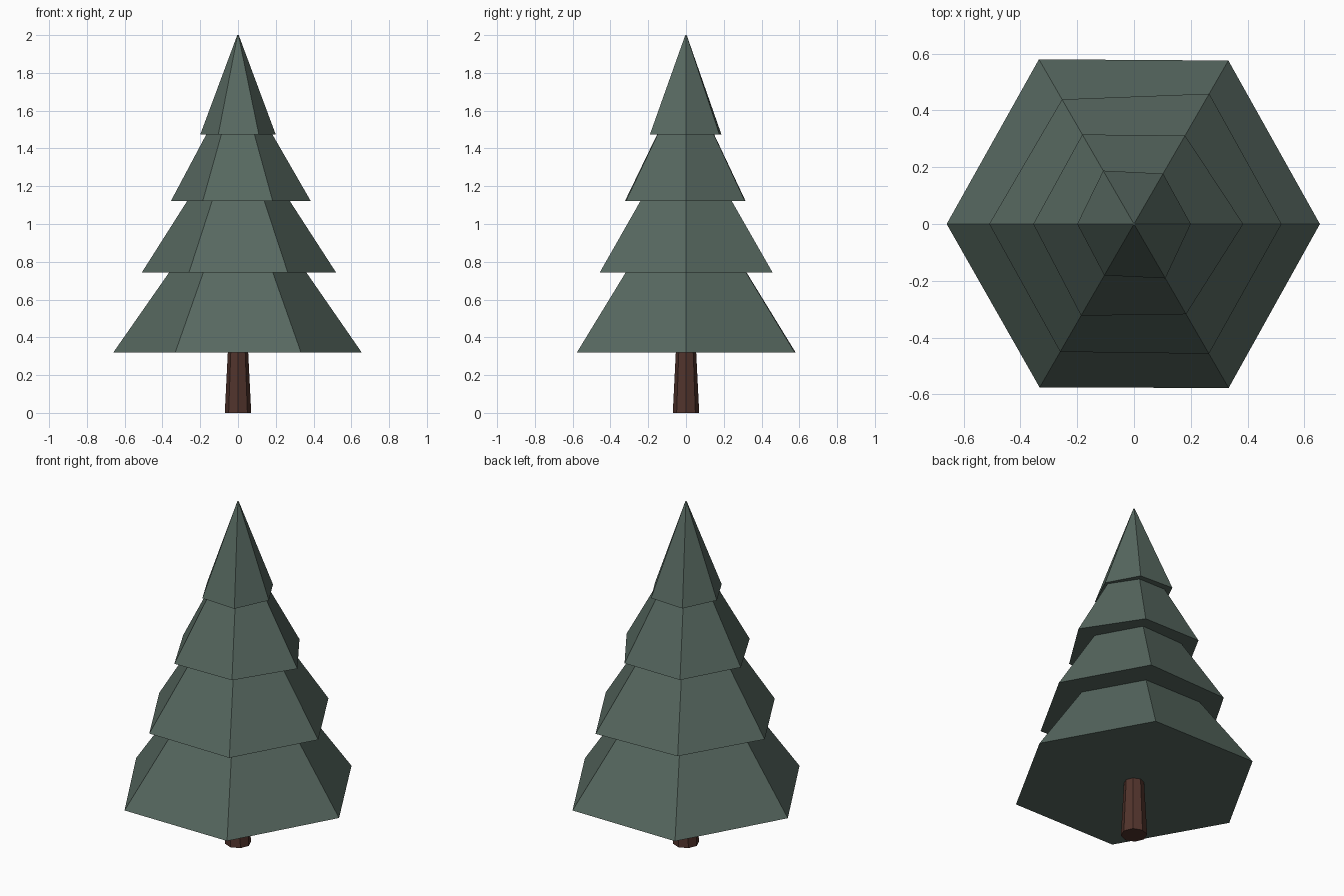
import bpy, bmesh, math

if "Cube" in bpy.data.objects:
    bpy.data.objects.remove(bpy.data.objects["Cube"])


def material(name, rgb):
    m = bpy.data.materials.new(name)
    m.diffuse_color = (*rgb, 1.0)
    m.use_nodes = True
    m.node_tree.nodes["Principled BSDF"].inputs["Base Color"].default_value = m.diffuse_color
    return m


GREEN = material("pine green", (0.095, 0.139, 0.117))
BROWN = material("bark brown", (0.083, 0.034, 0.025))


def frustum(name, z0, radii, z1, top_r, mat):
    """Closed faceted cone section; one base radius per corner."""
    n = len(radii)
    bm = bmesh.new()

    def ring(z, rs):
        return [bm.verts.new((r * math.cos(math.tau * i / n),
                              r * math.sin(math.tau * i / n), z))
                for i, r in enumerate(rs)]

    low = ring(z0, radii)
    high = ring(z1, [top_r * r * n / sum(radii) for r in radii])
    bm.faces.new(low[::-1])
    bm.faces.new(high)
    for i in range(n):
        j = (i + 1) % n
        bm.faces.new((low[i], low[j], high[j], high[i]))
    mesh = bpy.data.meshes.new(name)
    bm.to_mesh(mesh)
    bm.free()
    mesh.materials.append(mat)
    ob = bpy.data.objects.new(name, mesh)
    bpy.context.collection.objects.link(ob)
    return ob


# Tapered eight-sided trunk
frustum("trunk", 0.0, [0.07] * 8, 0.34, 0.053, BROWN)

# Hexagonal foliage tiers with slightly uneven corners
frustum("bottom_foliage", 0.32, [0.655, 0.665, 0.67, 0.66, 0.665, 0.667],
        0.76, 0.355, GREEN)
frustum("lower_foliage", 0.742, [0.52, 0.53, 0.507, 0.51, 0.52, 0.528],
        1.14, 0.262, GREEN)
frustum("upper_foliage", 1.122, [0.385, 0.36, 0.364, 0.355, 0.373, 0.367],
        1.49, 0.165, GREEN)
frustum("top_foliage", 1.473, [0.20, 0.205, 0.217, 0.20, 0.209, 0.221],
        2.0, 0.004, GREEN)
